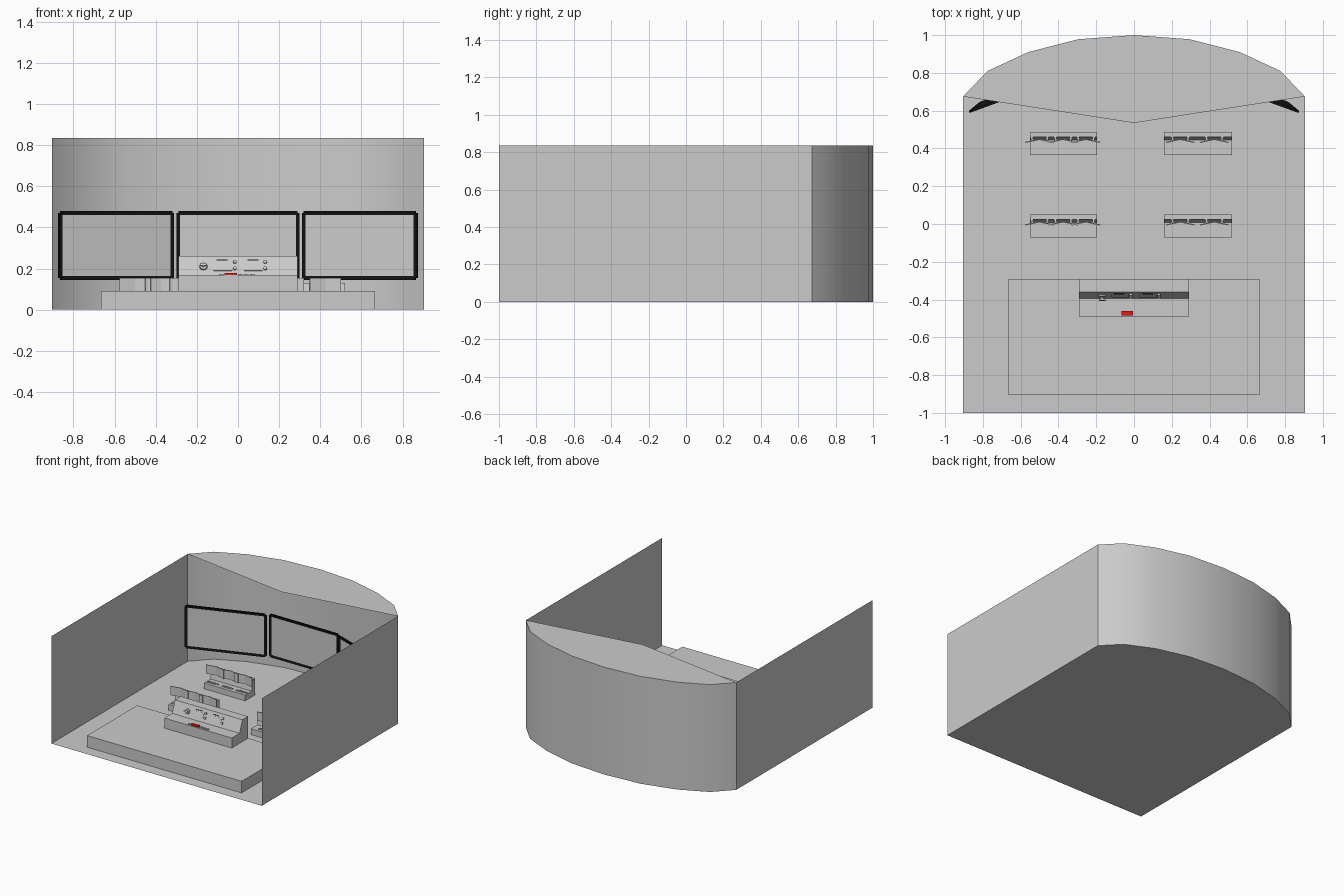
import bpy, bmesh, math
from mathutils import Matrix, Vector

if "Cube" in bpy.data.objects:
    bpy.data.objects.remove(bpy.data.objects["Cube"])


def material(name, color):
    m = bpy.data.materials.new(name)
    m.diffuse_color = color
    m.use_nodes = True
    m.node_tree.nodes["Principled BSDF"].inputs["Base Color"].default_value = m.diffuse_color
    return m


black = material("black_plastic", (0.006, 0.006, 0.006, 1))
red = material("red_button", (0.8, 0.01, 0.01, 1))


def finish(name, bm, mat=None, matrix=None):
    bmesh.ops.recalc_face_normals(bm, faces=bm.faces)
    me = bpy.data.meshes.new(name)
    bm.to_mesh(me)
    bm.free()
    ob = bpy.data.objects.new(name, me)
    bpy.context.collection.objects.link(ob)
    if mat:
        me.materials.append(mat)
    if matrix:
        ob.matrix_world = matrix
    return ob


def box(name, x, y, z, mat=None, matrix=None):
    """Box from (min, max) ranges."""
    bm = bmesh.new()
    size = [r[1] - r[0] for r in (x, y, z)]
    mid = [(r[0] + r[1]) / 2 for r in (x, y, z)]
    bmesh.ops.create_cube(bm, size=1, matrix=Matrix.Translation(mid) @ Matrix.Diagonal(size + [1]))
    return finish(name, bm, mat, matrix)


def prism_x(name, profile, x0, x1):
    """Extrude a (y, z) profile along x."""
    bm = bmesh.new()
    f = bm.faces.new([bm.verts.new((x0, y, z)) for y, z in profile])
    new = bmesh.ops.extrude_face_region(bm, geom=[f])["geom"]
    bmesh.ops.translate(bm, vec=(x1 - x0, 0, 0), verts=[v for v in new if isinstance(v, bmesh.types.BMVert)])
    return finish(name, bm)


def sheet(name, points):
    bm = bmesh.new()
    bm.faces.new([bm.verts.new(p) for p in points])
    return finish(name, bm)


def cylinder(name, r1, r2, depth, matrix, segments=16, mat=None):
    bm = bmesh.new()
    bmesh.ops.create_cone(bm, cap_ends=True, segments=segments, radius1=r1, radius2=r2, depth=depth)
    ob = finish(name, bm, mat, matrix)
    return ob


# Room shell: floor, continuous wall strip open at the front, V-edged ceiling
H = 0.835
half = [(0.905, 0.675), (0.775, 0.81), (0.56, 0.91), (0.295, 0.978)]
arc = [(-x, y) for x, y in half] + [(0, 1)] + half[::-1]
outline = [(-0.905, -1)] + arc + [(0.905, -1)]
sheet("floor", [(x, y, 0) for x, y in outline])
sheet("ceiling", [(x, y, H) for x, y in arc] + [(0, 0.535, H)])
bm = bmesh.new()
low = [bm.verts.new((x, y, 0)) for x, y in outline]
top = [bm.verts.new((x, y, H)) for x, y in outline]
for i in range(len(outline) - 1):
    bm.faces.new((low[i], low[i + 1], top[i + 1], top[i]))
walls = finish("walls", bm)
bpy.context.view_layer.objects.active = walls
walls.select_set(True)
bpy.ops.object.shade_smooth_by_angle(angle=math.radians(30))


# Large wall screens: black shell with a tapered back, grey display panel
def wall_screen(name, center, width, angle):
    mw = Matrix.Translation(center) @ Matrix.Rotation(angle, 4, 'Z')
    h = 0.335
    bm = bmesh.new()
    bmesh.ops.create_cube(bm, size=1, matrix=Matrix.Translation((0, 0.006, 0)) @ Matrix.Diagonal((width, 0.012, h, 1)))
    corners = [e for e in bm.edges if abs((e.verts[0].co - e.verts[1].co).y) > 0.005]
    bmesh.ops.bevel(bm, geom=corners, offset=0.01, segments=2, affect='EDGES')
    back = max(bm.faces, key=lambda f: f.calc_center_median().y)
    bmesh.ops.inset_region(bm, faces=[back], thickness=0.1, depth=0.025)
    front = min(bm.faces, key=lambda f: f.calc_center_median().y)
    bmesh.ops.inset_region(bm, faces=[front], thickness=0.018, depth=-0.004)
    finish(name + "_frame", bm, black, mw)
    w, k = width / 2 - 0.019, h / 2 - 0.019
    box(name + "_panel", (-w, w), (0.002, 0.0035), (-k, k), None, mw)


wall_screen("center_screen", (0, 0.81, 0.312), 0.6, 0)
for side, label in ((-1, "left"), (1, "right")):
    wall_screen(label + "_screen", (side * 0.59, 0.69, 0.312), 0.596, -side * math.radians(20))

# Raised platform and commander console
box("platform", (-0.665, 0.665), (-0.905, -0.29), (0, 0.09))
prism_x("main_console", [(-0.49, 0.09), (-0.49, 0.168), (-0.395, 0.168), (-0.36, 0.26), (-0.29, 0.26), (-0.29, 0.09)],
        -0.29, 0.29)

# Controls on the steep console panel, placed in panel coordinates (x, height along slope)
tilt = math.atan2(0.035, 0.092)
panel = Matrix.Translation((0, -0.395, 0.168)) @ Matrix.Rotation(-tilt, 4, 'X')
face = Matrix.Rotation(math.pi / 2, 4, 'X')
for x0 in (-0.12, 0.03):
    box("panel_display", (x0, x0 + 0.09), (-0.003, 0.002), (0.022, 0.068), None, panel)
    box("panel_label_strip", (x0 + 0.015, x0 + 0.07), (-0.005, 0.002), (0.075, 0.079), black, panel)
for x in (-0.015, 0.132):
    for z in (0.034, 0.068):
        cylinder("panel_knob", 0.009, 0.008, 0.012, panel @ Matrix.Translation((x, -0.004, z)) @ face)
cylinder("dial_base", 0.02, 0.017, 0.01, panel @ Matrix.Translation((-0.168, -0.004, 0.045)) @ face)
cylinder("dial_stalk", 0.006, 0.006, 0.02, panel @ Matrix.Translation((-0.168, -0.015, 0.045)) @ face)
box("dial_grip", (-0.184, -0.152), (-0.028, -0.02), (0.04, 0.052), None, panel)

# Desk buttons, with the red one larger
box("red_button", (-0.065, -0.005), (-0.485, -0.46), (0.167, 0.178), red)
for x in (-0.092, 0.002, 0.03, 0.058):
    box("desk_button", (x, x + 0.021), (-0.482, -0.463), (0.167, 0.174))


# Operator desks: stepped body, paired monitors, keyboard and mouse per seat
def operator_desk(x0, x1, y0, seats):
    prism_x("operator_desk", [(y0, 0), (y0, 0.045), (y0 + 0.08, 0.045), (y0 + 0.095, 0.13),
                              (y0 + 0.122, 0.13), (y0 + 0.122, 0)], x0, x1)
    for s in seats:
        for side in (-1, 1):
            mw = Matrix.Translation((s + side * 0.038, y0 + 0.074, 0.12)) @ Matrix.Rotation(-side * math.radians(12), 4, 'Z')
            box("operator_monitor", (-0.039, 0.039), (-0.003, 0.003), (-0.034, 0.035), None, mw)
            box("monitor_arm", (-0.006, 0.006), (0.002, 0.022), (-0.008, 0.008), None, mw)
        box("keyboard", (s - 0.037, s + 0.033), (y0 + 0.022, y0 + 0.042), (0.044, 0.049))
        for row in range(2):
            for i in range(6):
                kx, ky = s - 0.034 + i * 0.0108, y0 + 0.024 + row * 0.0085
                box("key", (kx, kx + 0.008), (ky, ky + 0.006), (0.048, 0.051))
        box("mouse", (s + 0.045, s + 0.054), (y0 + 0.024, y0 + 0.038), (0.044, 0.051))


for y0 in (0.366, -0.071):
    operator_desk(-0.55, -0.195, y0, (-0.5, -0.375, -0.255))
    operator_desk(0.16, 0.52, y0, (0.245, 0.425))
